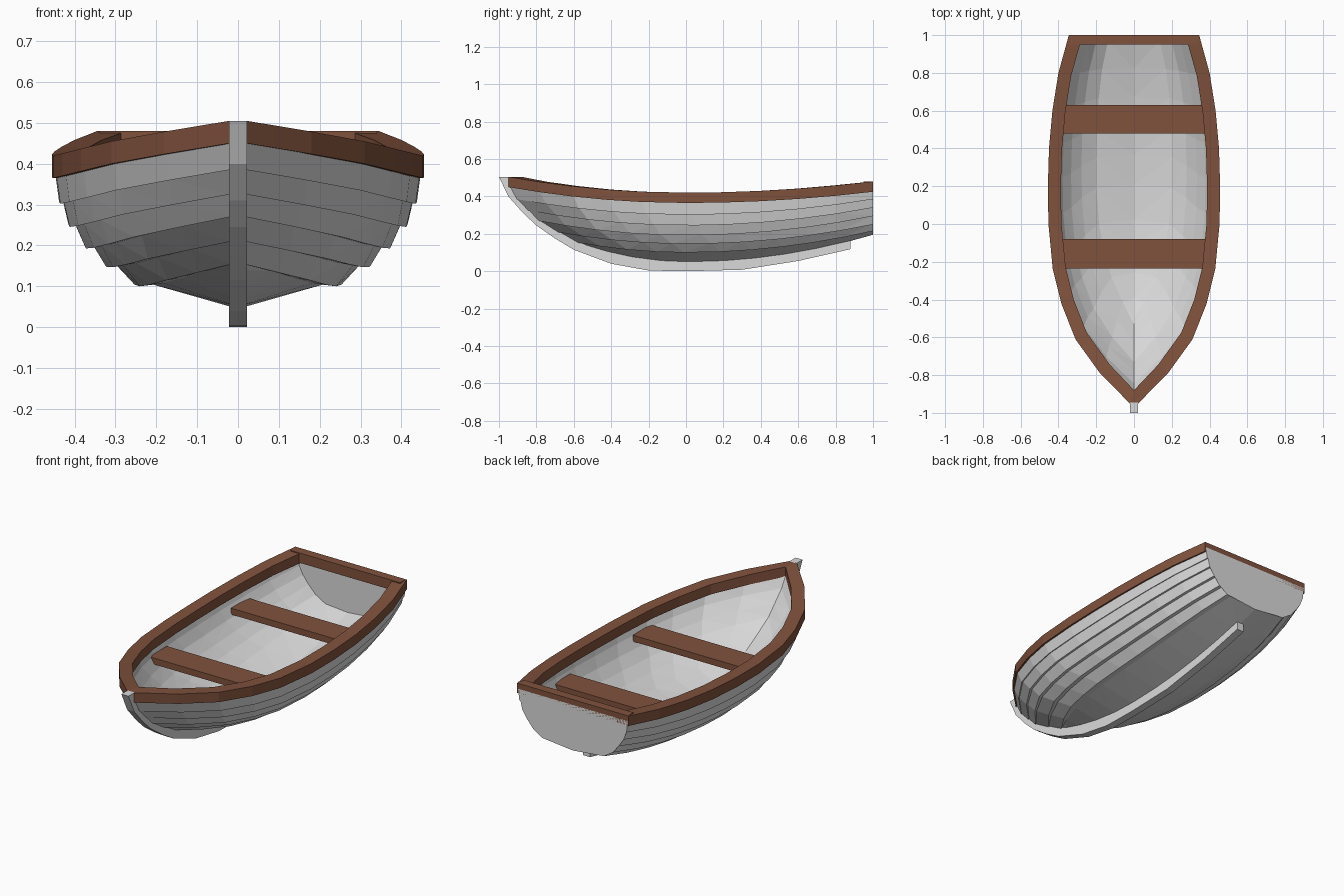
import bpy, bmesh
from mathutils import Vector

if "Cube" in bpy.data.objects:
    bpy.data.objects.remove(bpy.data.objects["Cube"])


def material(name, rgb):
    m = bpy.data.materials.new(name)
    m.diffuse_color = (*rgb, 1)
    m.use_nodes = True
    m.node_tree.nodes["Principled BSDF"].inputs["Base Color"].default_value = m.diffuse_color
    return m


GREY = material("pale grey paint", (0.7, 0.7, 0.7))
BROWN = material("brown wood", (0.22, 0.085, 0.047))


def finish(bm, name, mat):
    bmesh.ops.remove_doubles(bm, verts=bm.verts, dist=0.0005)
    bmesh.ops.recalc_face_normals(bm, faces=bm.faces)
    me = bpy.data.meshes.new(name)
    bm.to_mesh(me)
    bm.free()
    me.materials.append(mat)
    ob = bpy.data.objects.new(name, me)
    bpy.context.collection.objects.link(ob)
    return ob


def add_grid(bm, rows, close=False):
    vs = [[bm.verts.new(p) for p in r] for r in rows]
    for a, b in zip(vs, vs[1:]):
        n = len(a)
        for i in range(n if close else n - 1):
            j = (i + 1) % n
            bm.faces.new((a[i], a[j], b[j], b[i]))
    return vs


def box(name, lo, hi, mat):
    bm = bmesh.new()
    bmesh.ops.create_cube(bm, size=1)
    for v in bm.verts:
        v.co = [lo[i] + (hi[i] - lo[i]) * (v.co[i] + 0.5) for i in range(3)]
    return finish(bm, name, mat)


# Plan outline of the gunwale (y, half width)
OUT = [(-.95, .022), (-.79, .18), (-.61, .31), (-.42, .385), (-.24, .43), (0, .453),
       (.2, .456), (.4, .45), (.6, .432), (.8, .40), (1, .345)]


def sheer(y, bow_y, bow_z, mid_z, stern_z):
    if y < 0:
        return mid_z + (bow_z - mid_z) * (y / bow_y) ** 2
    return mid_z + (stern_z - mid_z) * y * y


# Plank edges: half width, bow y, bow z, middle z, stern z, inset of next plank
EDGES = [(.449, -.95, .45, .365, .43, 0), (.438, -.905, .385, .302, .385, .009),
         (.415, -.845, .325, .245, .34, .015), (.375, -.79, .27, .192, .295, .02),
         (.325, -.69, .21, .146, .25, .025), (.255, -.59, .155, .10, .215, .033),
         (0, -.56, .14, .045, .195, 0)]


def edge_point(k, i):
    w, by, bz, mz, sz, ins = EDGES[k]
    y0, g = OUT[i]
    y = by + (y0 + .95) / 1.95 * (1 - by)
    return w * g / .456, y, sheer(y, by, bz, mz, sz), ins * min(1, g / .3)


def outer_half(i):
    pts = []
    for k in range(7):
        x, y, z, ins = edge_point(k, i)
        if k == 0:
            z += .02
        pts.append((x, y, z))
        if 0 < k < 6:
            pts.append((max(0, x - ins), y, z + .004))
    return pts


def inner_half(i):
    pts = []
    for k in range(7):
        x, y, z, ins = edge_point(k, i)
        t = i / (len(OUT) - 1)
        y += .06 * (1 - t) ** 3 - .03 * t ** 6
        z += .02 if k in (0, 6) else .012
        pts.append((max(0, x - ins - .022), y, z))
    return pts


def both_sides(half):
    return half + [(-x, y, z) for x, y, z in reversed(half[:-1])]


# Lapped plank hull with inner skin and transom
bm = bmesh.new()
n = len(OUT)
o = add_grid(bm, [both_sides(outer_half(i)) for i in range(n)])
inn = add_grid(bm, [both_sides(inner_half(i)) for i in range(n)])
for i in range(n - 1):
    for s in (0, -1):
        bm.faces.new((o[i][s], o[i + 1][s], inn[i + 1][s], inn[i][s]))
bm.faces.new(o[-1])
bm.faces.new(inn[-1])
bm.faces.new((o[-1][0], o[-1][-1], inn[-1][-1], inn[-1][0]))
bmesh.ops.triangulate(bm, faces=bm.faces)
finish(bm, "hull", GREY)

# Keel and stem: side profile extruded across x
KEEL = [(-1, .505, -.945, .505), (-.95, .40, -.9, .41), (-.87, .31, -.82, .325),
        (-.8, .245, -.75, .27), (-.7, .175, -.66, .205), (-.6, .115, -.57, .155),
        (-.4, .04, -.39, .1), (-.2, .004, -.2, .07), (0, 0, 0, .055),
        (.3, .008, .3, .065), (.6, .055, .6, .105), (.88, .118, .88, .163)]
bm = bmesh.new()
w = .022
rows = [[(-w, a, b), (w, a, b), (w, c, d), (-w, c, d)] for a, b, c, d in KEEL]
g = add_grid(bm, rows, True)
bm.faces.new(g[0])
bm.faces.new(g[-1])
finish(bm, "keel_and_stem", GREY)


# Gunwale rail: rectangular section swept round both sides
def rail_section(i):
    y, x = OUT[i]
    a, b = OUT[max(0, i - 1)], OUT[min(n - 1, i + 1)]
    d = Vector((b[0] - a[0], b[1] - a[1])).normalized()
    ix, iy = x - .069 * d.x, y + .069 * d.y
    if i == 0:
        ix, iy = 0, -.88
    if i == n - 1:
        ix, iy = .272, 1
    z = sheer(y, -.95, .505, .42, .48)
    return [(x, y, z), (ix, iy, z), (ix, iy, z - .055), (x, y, z - .055)]


bm = bmesh.new()
right = [rail_section(i) for i in range(n)]
left = [[(-x, y, z) for x, y, z in r] for r in reversed(right)]
g = add_grid(bm, left + right, True)
bm.faces.new(g[0])
bm.faces.new(g[-1])
finish(bm, "gunwale", BROWN)

# Rail across the transom
box("transom_rail", (-.34, .95, .425), (.34, 1.0, .48), BROWN)

# Bench seats
box("front_seat", (-.385, -.235, .29), (.385, -.08, .325), BROWN)
box("rear_seat", (-.38, .48, .29), (.38, .63, .325), BROWN)
